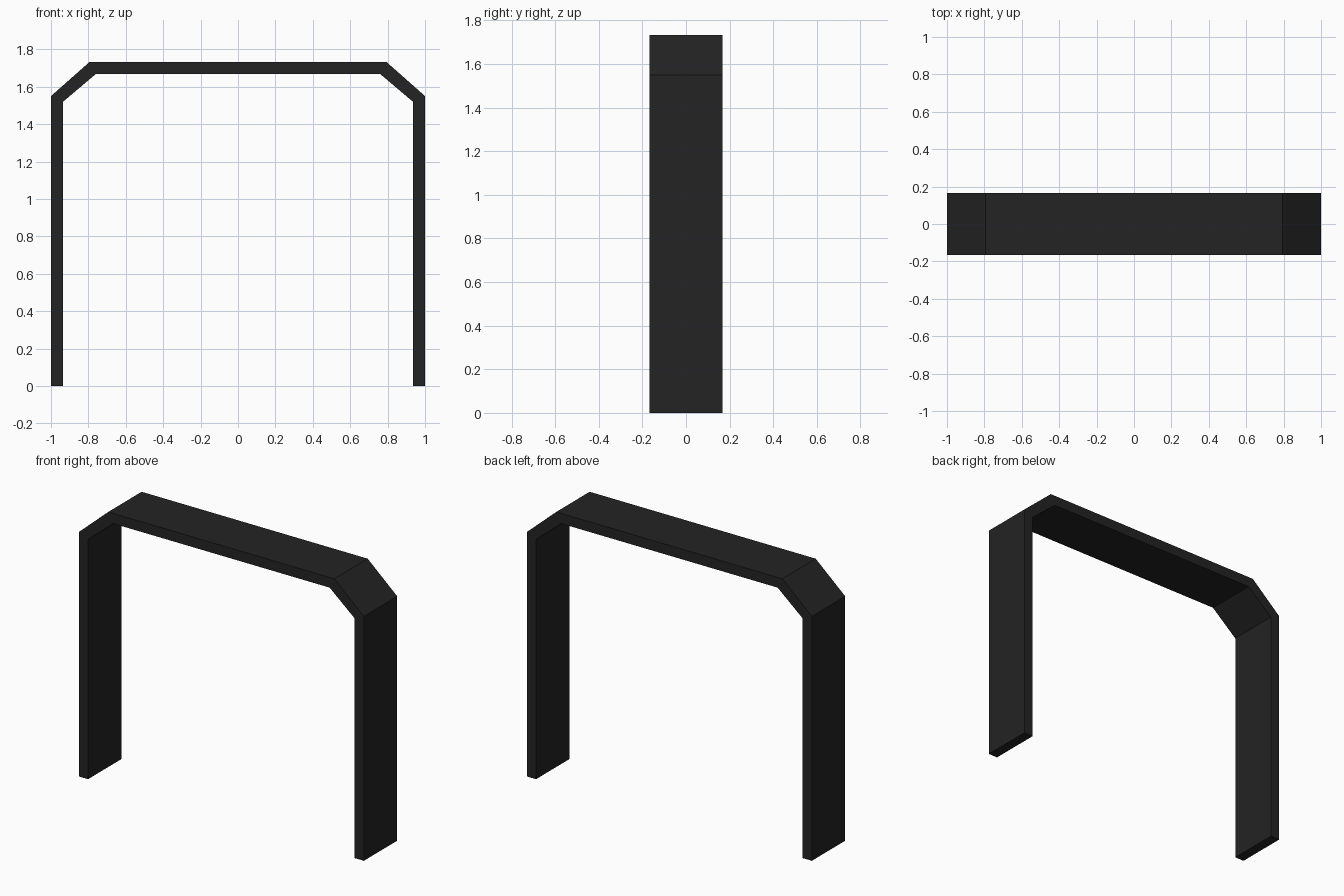
import bpy
import bmesh

cube = bpy.data.objects.get("Cube")
if cube:
    bpy.data.objects.remove(cube, do_unlink=True)

HALF_DEPTH = 0.167

# Matte black finish
black = bpy.data.materials.new("matte_black")
black.use_nodes = True
color = (0.017, 0.017, 0.017, 1)
black.diffuse_color = color
bsdf = next(n for n in black.node_tree.nodes if n.type == "BSDF_PRINCIPLED")
bsdf.inputs["Base Color"].default_value = color
bsdf.inputs["Roughness"].default_value = 0.8


def mirrored(half):
    """Complete a left-hand path with its reflection across x = 0."""
    return half + [(-x, z) for x, z in reversed(half)]


# Outer and inner outlines of the arch, from the left foot to the right foot
outer = mirrored([(1.0, 0), (1.0, 1.55), (0.793, 1.733)])
inner = mirrored([(0.935, 0), (0.935, 1.52), (0.76, 1.668)])

# Front face as a strip of quads: leg, chamfer, top beam, chamfer, leg
bm = bmesh.new()
rails = [[bm.verts.new((x, -HALF_DEPTH, z)) for x, z in path]
         for path in (outer, inner)]
strip = [bm.faces.new((rails[0][i], rails[0][i + 1], rails[1][i + 1], rails[1][i]))
         for i in range(len(outer) - 1)]

# Extrude to full depth, keeping the front face to close the solid
result = bmesh.ops.extrude_face_region(bm, geom=strip, use_keep_orig=True)
back = [g for g in result["geom"] if isinstance(g, bmesh.types.BMVert)]
bmesh.ops.translate(bm, verts=back, vec=(0, 2 * HALF_DEPTH, 0))
bmesh.ops.recalc_face_normals(bm, faces=bm.faces)

mesh = bpy.data.meshes.new("arch_frame")
bm.to_mesh(mesh)
bm.free()
mesh.materials.append(black)
bpy.context.collection.objects.link(bpy.data.objects.new("arch_frame", mesh))
